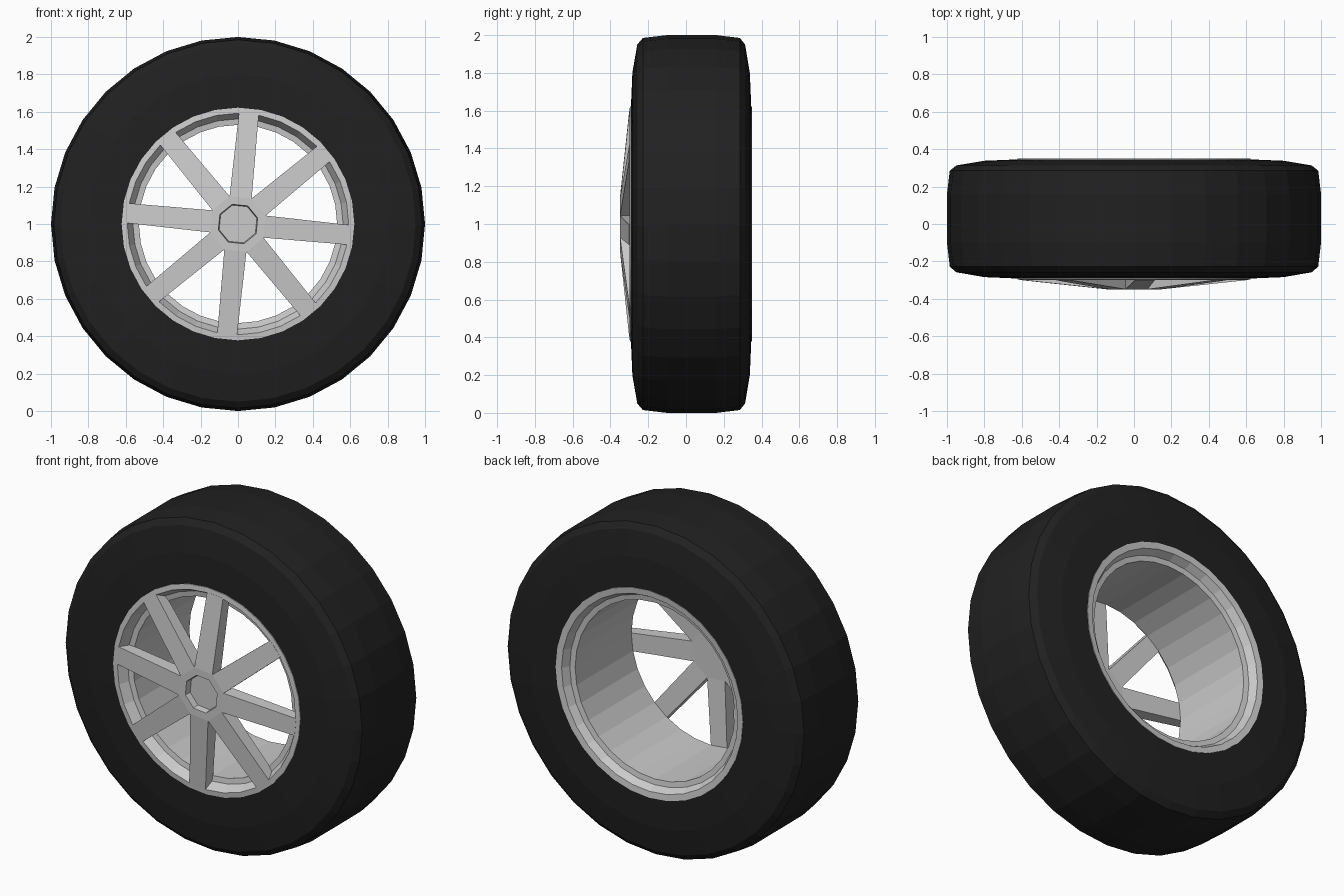
import bpy, bmesh
from math import sin, cos, pi, radians

if "Cube" in bpy.data.objects:
    bpy.data.objects.remove(bpy.data.objects["Cube"])

N = 32          # sides of the wheel
CZ = 1.0        # axle height


def polar(r, a, y):
    return (r * cos(a), y, CZ + r * sin(a))


def finish(name, bm, color=None):
    bmesh.ops.recalc_face_normals(bm, faces=bm.faces)
    me = bpy.data.meshes.new(name)
    bm.to_mesh(me)
    bm.free()
    ob = bpy.data.objects.new(name, me)
    bpy.context.collection.objects.link(ob)
    if color:
        mat = bpy.data.materials.new(name + "_material")
        mat.diffuse_color = color
        mat.use_nodes = True
        mat.node_tree.nodes["Principled BSDF"].inputs["Base Color"].default_value = mat.diffuse_color
        me.materials.append(mat)
    return ob


def lathe(name, profile, color=None):
    """Turn a closed (radius, y) profile about the axle."""
    bm = bmesh.new()
    rings = [[bm.verts.new(polar(r, 2 * pi * i / N, y)) for r, y in profile]
             for i in range(N)]
    m = len(profile)
    for i in range(N):
        a, b = rings[i], rings[(i + 1) % N]
        for j in range(m):
            k = (j + 1) % m
            bm.faces.new((a[j], a[k], b[k], b[j]))
    return finish(name, bm, color)


# Tyre: rounded shoulders, bulging side walls
lathe("tire", [
    (0.61, -0.292), (0.80, -0.284), (0.95, -0.258), (0.985, -0.228),
    (1.0, -0.10), (1.0, 0.16), (0.985, 0.285), (0.95, 0.313),
    (0.80, 0.338), (0.61, 0.346), (0.58, 0.30), (0.58, -0.25)],
    (0.015, 0.015, 0.015, 1))

# Rim: stepped lips at both ends of a straight barrel
lathe("rim", [
    (0.622, -0.28), (0.622, -0.297), (0.592, -0.300), (0.562, -0.245),
    (0.53, -0.24), (0.53, 0.295), (0.562, 0.30), (0.585, 0.345),
    (0.622, 0.349), (0.622, 0.335), (0.57, 0.28), (0.57, -0.23)])

# Hub and eight spokes as one piece, with an octagonal recess in the middle
bm = bmesh.new()
START = radians(84.375)
STEP = pi / 4


def octagon(r, y):
    return [bm.verts.new(polar(r, START + (k - 0.5) * STEP, y)) for k in range(8)]


hub_front, hub_back = octagon(0.155, -0.349), octagon(0.155, -0.265)
hole_front, hole_floor = octagon(0.11, -0.349), octagon(0.105, -0.31)
bm.faces.new(hole_floor)
bm.faces.new(hub_back)
for k in range(8):
    n = (k + 1) % 8
    a = START + k * STEP
    # spoke tip corners
    tip = []
    for y, r in ((-0.301, 0.594), (-0.235, 0.575)):
        for s in (-1, 1):
            w = 0.053 * s
            tip.append(bm.verts.new((r * cos(a) - w * sin(a), y,
                                     CZ + r * sin(a) + w * cos(a))))
    f0, f1, b0, b1 = tip
    bm.faces.new((hole_floor[k], hole_floor[n], hole_front[n], hole_front[k]))
    bm.faces.new((hole_front[k], hole_front[n], hub_front[n], hub_front[k]))
    bm.faces.new((hub_front[k], hub_front[n], f1, f0))
    bm.faces.new((hub_back[k], hub_back[n], b1, b0))
    bm.faces.new((hub_front[k], f0, b0, hub_back[k]))
    bm.faces.new((hub_front[n], f1, b1, hub_back[n]))
    bm.faces.new((f0, f1, b1, b0))
finish("hub_and_spokes", bm)
